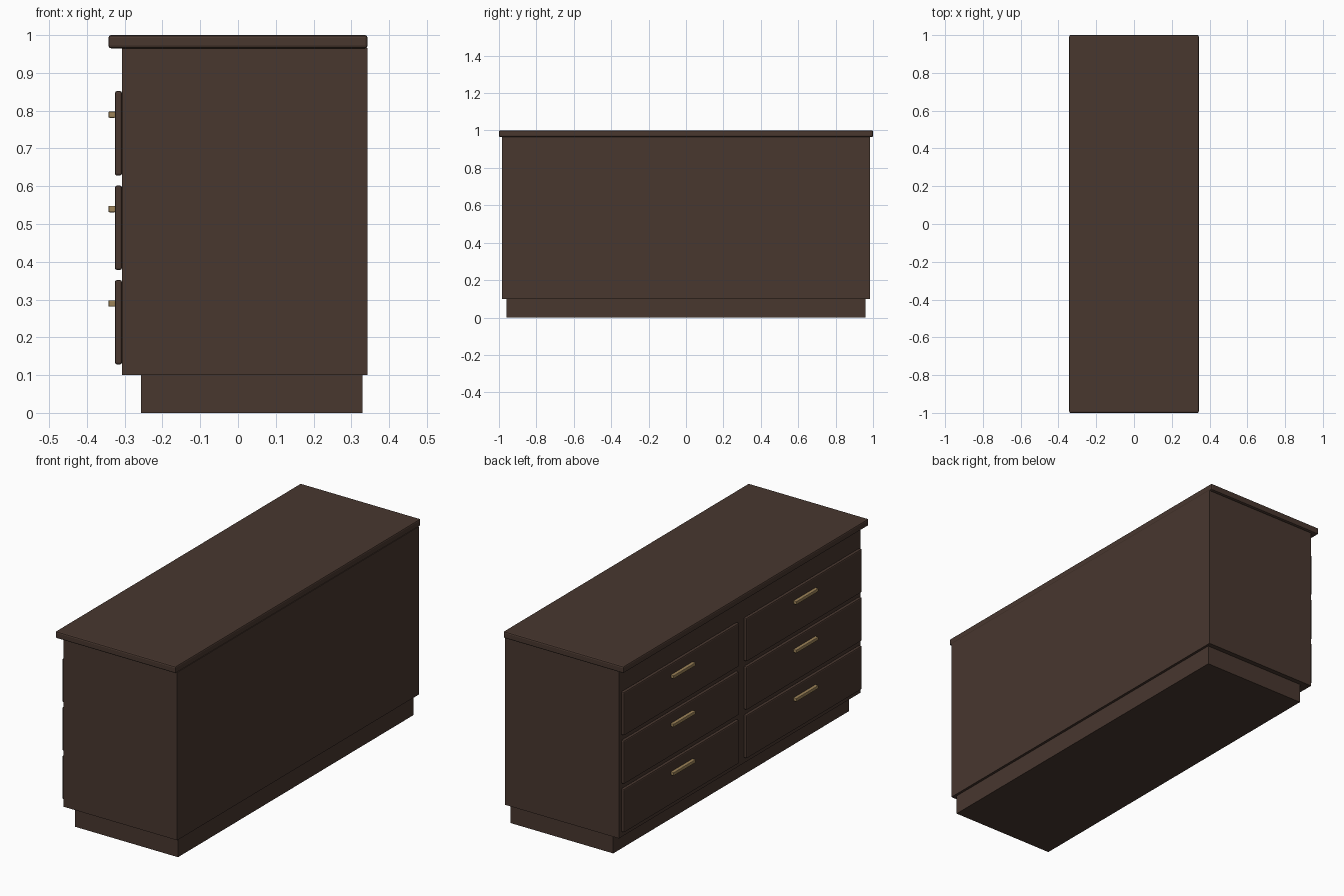
import bpy

cube = bpy.data.objects.get("Cube")
if cube:
    bpy.data.objects.remove(cube, do_unlink=True)


def make_material(name, color):
    mat = bpy.data.materials.new(name)
    mat.use_nodes = True
    mat.diffuse_color = (*color, 1)
    mat.node_tree.nodes["Principled BSDF"].inputs["Base Color"].default_value = (*color, 1)
    return mat


def box(name, x, y, z, mat, bevel=0, segments=2):
    """Box spanning the given (min, max) ranges, with optional rounded edges."""
    spans = (x, y, z)
    bpy.ops.mesh.primitive_cube_add(size=1, location=[(a + b) / 2 for a, b in spans])
    obj = bpy.context.object
    obj.name = name
    obj.scale = [b - a for a, b in spans]
    bpy.ops.object.transform_apply(location=False, rotation=False, scale=True)
    obj.data.materials.append(mat)
    if bevel:
        mod = obj.modifiers.new("Rounded edges", "BEVEL")
        mod.width = bevel
        mod.segments = segments
    return obj


wood = make_material("dark walnut", (0.065, 0.038, 0.028))
brass = make_material("aged brass", (0.34, 0.23, 0.1))

# Carcass, recessed plinth and overhanging top
BODY_FRONT = -0.307
box("plinth", (-0.257, 0.33), (-0.96, 0.96), (0, 0.1), wood)
box("body", (BODY_FRONT, 0.343), (-0.985, 0.985), (0.1, 0.966), wood)
box("top", (-0.343, 0.343), (-1, 1), (0.965, 1), wood, 0.007)

# Two columns of three drawers, each with a bar handle
DRAWER_FRONT = -0.326
for side, center_y in (("right", -0.5), ("left", 0.5)):
    for row, center_z in (("lower", 0.24), ("middle", 0.49), ("upper", 0.74)):
        box(f"{row}_{side}_drawer", (DRAWER_FRONT, BODY_FRONT),
            (center_y - 0.47, center_y + 0.47),
            (center_z - 0.112, center_z + 0.112), wood, 0.006)
        box(f"{row}_{side}_handle", (-0.343, DRAWER_FRONT + 0.002),
            (center_y - 0.09, center_y + 0.09),
            (center_z + 0.041, center_z + 0.058), brass, 0.003)
